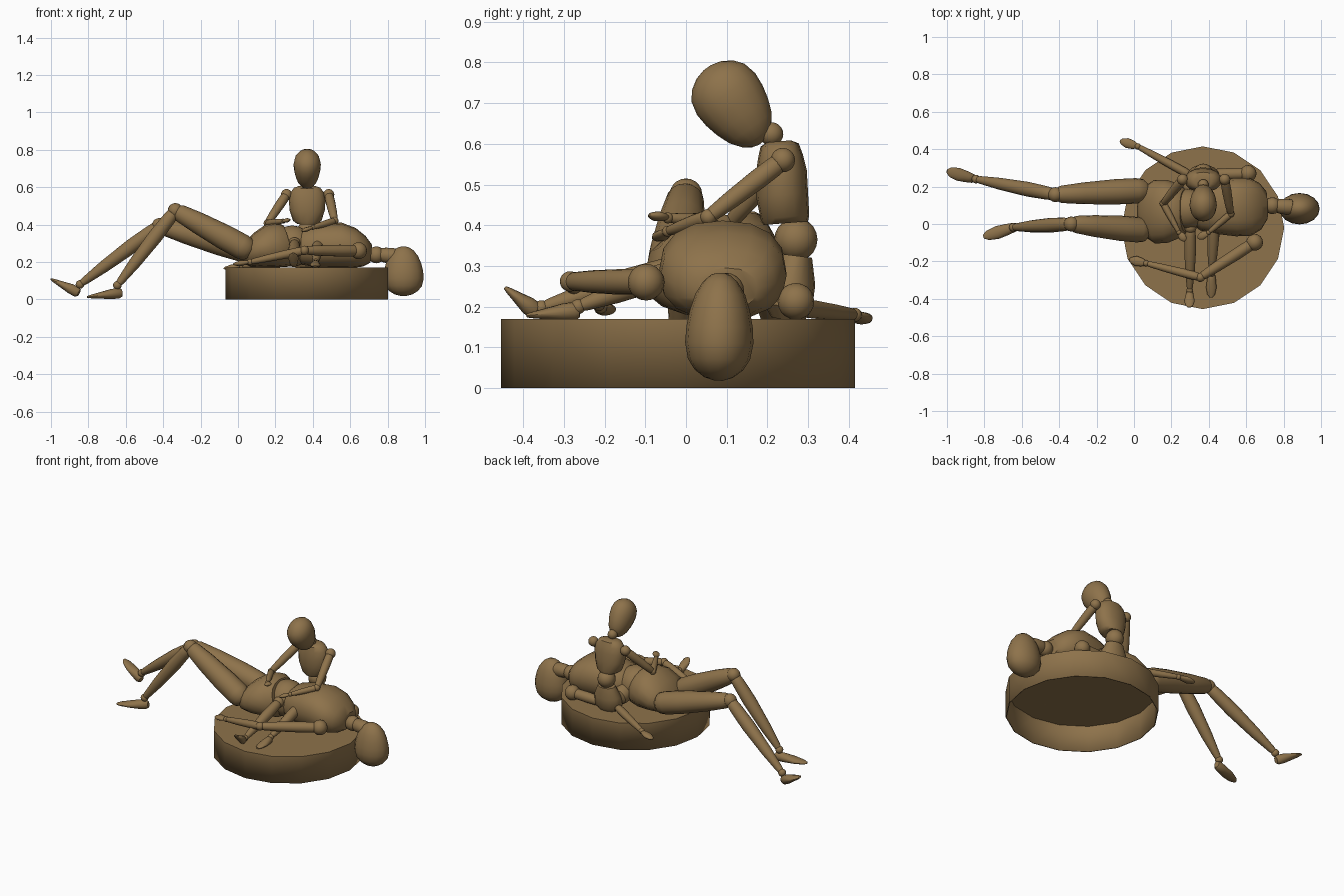
import bpy, bmesh, math
from mathutils import Vector

if "Cube" in bpy.data.objects:
    bpy.data.objects.remove(bpy.data.objects["Cube"], do_unlink=True)

wood = bpy.data.materials.new("warm_brown_wood")
wood.use_nodes = True
COLOR = (0.27, 0.17, 0.07, 1)
wood.diffuse_color = COLOR
wood.node_tree.nodes["Principled BSDF"].inputs["Base Color"].default_value = COLOR
parts = []


def finish(name, bm):
    bmesh.ops.recalc_face_normals(bm, faces=bm.faces)
    mesh = bpy.data.meshes.new(name)
    bm.to_mesh(mesh)
    bm.free()
    ob = bpy.data.objects.new(name, mesh)
    bpy.context.collection.objects.link(ob)
    mesh.materials.append(wood)
    parts.append(ob)
    return ob


def loft(name, stations, side=(0, 1, 0), power=1.0, n=16):
    """Skin of rings; each station is (centre, half width along side, half height)."""
    bm = bmesh.new()
    axis = (Vector(stations[-1][0]) - Vector(stations[0][0])).normalized()
    u = Vector(side)
    u = (u - axis * u.dot(axis)).normalized()
    v = axis.cross(u)
    rings = []
    for c, w, h in stations:
        ring = []
        for i in range(n):
            a = math.tau * i / n
            x, y = math.cos(a), math.sin(a)
            x = math.copysign(abs(x) ** power, x)
            y = math.copysign(abs(y) ** power, y)
            ring.append(bm.verts.new(Vector(c) + u * w * x + v * h * y))
        rings.append(ring)
    for r, s in zip(rings, rings[1:]):
        for i in range(n):
            j = (i + 1) % n
            bm.faces.new((r[i], r[j], s[j], s[i]))
    bm.faces.new(rings[0][::-1])
    bm.faces.new(rings[-1])
    return finish(name, bm)


def along(name, a, b, profile, side=(0, 1, 0), flat=1.0):
    """Turned piece from a to b; profile is (fraction, radius) pairs."""
    a, b = Vector(a), Vector(b)
    return loft(name, [(a.lerp(b, t), r, r * flat) for t, r in profile], side)


def ball(name, c, r):
    bm = bmesh.new()
    bmesh.ops.create_uvsphere(bm, u_segments=16, v_segments=10, radius=r)
    bmesh.ops.translate(bm, vec=c, verts=bm.verts)
    return finish(name, bm)


def rod(name, a, b, r0, r1, bulge=1.1):
    """Limb with rounded ends and a light swelling."""
    along(name, a, b, [(0, r0 * .6), (.04, r0 * .9), (.12, r0), (.35, (r0 * .7 + r1 * .3) * bulge),
                       (.7, (r0 * .3 + r1 * .7) * bulge), (.94, r1), (1, r1 * .7)])


def egg(name, crown, chin, width, depth, side):
    """Head: wide at the crown, narrowing to the chin."""
    crown, chin = Vector(crown), Vector(chin)
    shape = [(0, .12), (.03, .42), (.1, .71), (.2, .91), (.35, 1), (.5, .97),
             (.65, .88), (.8, .73), (.92, .5), (.98, .28), (1, .1)]
    loft(name, [(crown.lerp(chin, t), width * r, depth * r) for t, r in shape], side)


def leg(name, hip, knee, ankle, heel, toe, side, s=1.0):
    rod(name + "_thigh", hip, knee, .068 * s, .046 * s)
    ball(name + "_knee", knee, .04 * s)
    rod(name + "_shin", knee, ankle, .036 * s, .021 * s, 1.25)
    ball(name + "_ankle", ankle, .023 * s)
    heel, toe = Vector(heel), Vector(toe)
    shape = [(0, .016, .02), (.08, .024, .028), (.3, .03, .027),
             (.6, .035, .018), (.88, .026, .01), (1, .01, .005)]
    loft(name + "_foot", [(heel.lerp(toe, t), w * s, h * s) for t, w, h in shape], side)


def arm(name, shoulder, elbow, wrist, tip, r, s):
    ball(name + "_shoulder", shoulder, r)
    rod(name + "_upper_arm", shoulder, elbow, .031 * s, .023 * s)
    ball(name + "_elbow", elbow, .025 * s)
    rod(name + "_forearm", elbow, wrist, .023 * s, .015 * s)
    ball(name + "_wrist", wrist, .017 * s)
    along(name + "_hand", wrist, tip, [(0, .012 * s), (.25, .022 * s), (.6, .027 * s),
                                       (.9, .016 * s), (1, .005 * s)], flat=.55)


# Round plinth: closed top, open underneath
bm = bmesh.new()
bmesh.ops.create_cone(bm, segments=16, radius1=.435, radius2=.435, depth=.17, cap_ends=True)
bmesh.ops.translate(bm, vec=(.368, -.02, .085), verts=bm.verts)
bm.faces.ensure_lookup_table()
bmesh.ops.delete(bm, geom=[f for f in bm.faces if f.calc_center_median().z < .01], context='FACES')
plinth = finish("plinth", bm)
wall = plinth.modifiers.new("wall", 'SOLIDIFY')
wall.thickness = .006

# Reclining figure: trunk and head
loft("reclining_pelvis", [((.025, .065, .22), .05, .03), ((.05, .065, .235), .13, .065),
                          ((.11, .065, .265), .17, .093), ((.18, .068, .285), .168, .118),
                          ((.24, .07, .295), .145, .123), ((.275, .07, .3), .115, .1)], power=.9)
ball("reclining_waist", (.29, .08, .285), .11)
loft("reclining_chest", [((.32, .085, .28), .095, .08), ((.35, .085, .285), .12, .1),
                         ((.44, .088, .288), .142, .118), ((.54, .09, .29), .156, .122),
                         ((.62, .092, .275), .155, .107), ((.675, .095, .257), .125, .082),
                         ((.71, .1, .245), .075, .05)], power=.85)
ball("reclining_neck", (.74, .098, .238), .045)
rod("reclining_neck_peg", (.75, .097, .24), (.85, .09, .23), .035, .04)
egg("reclining_head", (.885, .08, .018), (.885, .085, .283), .084, .108, (0, 1, 0))

# Reclining figure: limbs
leg("reclining_right_leg", (.07, -.035, .255), (-.335, .0, .475), (-.645, -.018, .075),
    (-.622, -.012, .035), (-.805, -.068, .013), (0, 1, 0))
leg("reclining_left_leg", (.07, .18, .255), (-.42, .157, .395), (-.845, .24, .08),
    (-.85, .24, .035), (-1.0, .283, .108), (0, 1, 0))
arm("reclining_right_arm", (.645, -.098, .26), (.355, -.285, .262), (.065, -.21, .2),
    (-.025, -.19, .188), .045, 1)
arm("reclining_left_arm", (.61, .27, .213), (.3, .262, .2), (.02, .415, .18),
    (-.075, .445, .165), .045, 1)

# Seated figure: trunk and head
X = .37
loft("seated_pelvis", [((X, .25, .168), .06, .04), ((X, .25, .2), .09, .06),
                       ((X, .26, .26), .085, .058), ((X, .27, .325), .055, .04)], (1, 0, 0))
ball("seated_waist", (X, .27, .365), .053)
loft("seated_chest", [((X, .245, .405), .055, .055), ((X, .243, .42), .076, .06),
                      ((X, .236, .475), .094, .064), ((X, .234, .53), .098, .063),
                      ((X, .232, .57), .09, .055), ((X, .23, .597), .07, .047),
                      ((X, .228, .606), .045, .03)], (1, 0, 0), power=.9)
ball("seated_neck", (X, .21, .624), .029)
egg("seated_head", (X, .052, .787), (X, .185, .602), .073, .088, (1, 0, 0))

# Seated figure: limbs
S = .8
arm("seated_right_arm", (.26, .238, .56), (.157, .11, .407), (.24, -.045, .418),
    (.275, -.09, .425), .03, S)
arm("seated_left_arm", (.485, .238, .56), (.517, .055, .42), (.4, -.045, .385),
    (.34, -.075, .365), .03, S)
leg("seated_right_leg", (.32, .23, .24), (.302, -.02, .3), (.298, -.355, .197),
    (.298, -.365, .185), (.295, -.445, .247), (1, 0, 0), S)
leg("seated_left_leg", (.42, .23, .24), (.43, .04, .31), (.415, -.265, .2),
    (.415, -.262, .19), (.412, -.392, .178), (1, 0, 0), S)

# Soft shading with crisp hard edges
bpy.ops.object.select_all(action='DESELECT')
for ob in parts:
    ob.select_set(True)
bpy.context.view_layer.objects.active = parts[0]
bpy.ops.object.shade_smooth_by_angle(angle=math.radians(40))
